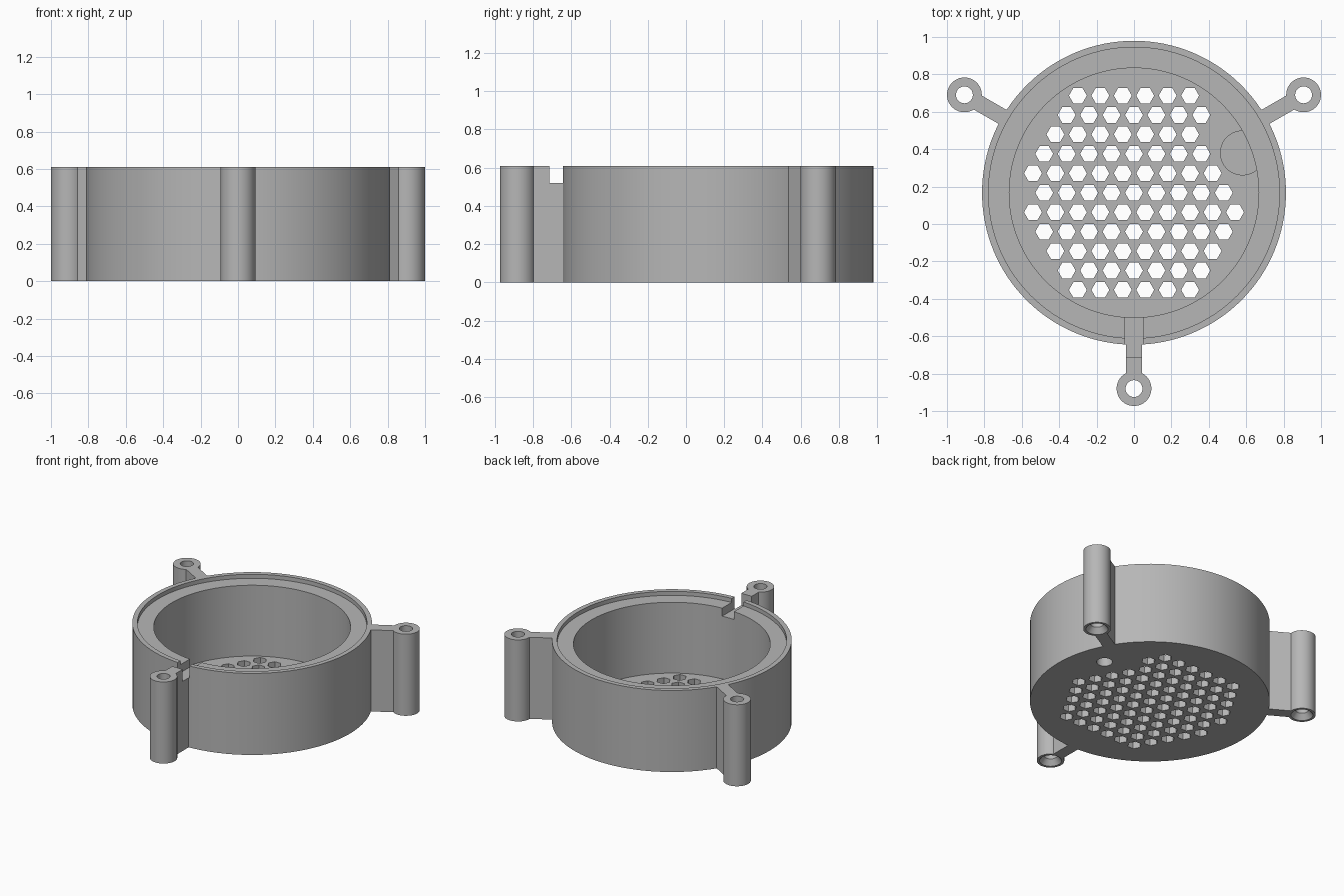
import bpy, bmesh
from math import pi, cos, sin, hypot, radians
from mathutils import Matrix, Vector

cube = bpy.data.objects.get("Cube")
if cube:
    bpy.data.objects.remove(cube, do_unlink=True)

HEIGHT = 0.61
CY = 0.167            # centre of the round housing
RADIUS = 0.8125
LEDGE = 0.58
BORE = 0.667
FLOOR = 0.05
LUG_DIST = 1.047
BOSS = (0.58, 0.38)
PITCH = 0.12

grey = bpy.data.materials.new("plain_grey")
grey.use_nodes = True
colour = (0.47, 0.47, 0.47, 1)
grey.diffuse_color = colour
grey.node_tree.nodes["Principled BSDF"].inputs["Base Color"].default_value = colour


def add_object(name, bm):
    bmesh.ops.recalc_face_normals(bm, faces=bm.faces)
    mesh = bpy.data.meshes.new(name)
    bm.to_mesh(mesh)
    bm.free()
    mesh.materials.append(grey)
    ob = bpy.data.objects.new(name, mesh)
    bpy.context.collection.objects.link(ob)
    return ob


def lathe(name, profile, centre, closed=False, steps=64):
    """Turn an (r, z) profile around a vertical axis."""
    bm = bmesh.new()
    rings = []
    for r, z in profile:
        rings.append([bm.verts.new((centre[0] + r * cos(2 * pi * i / steps),
                                    centre[1] + r * sin(2 * pi * i / steps), z))
                      for i in range(steps)])
    pairs = list(zip(rings, rings[1:]))
    if closed:
        pairs.append((rings[-1], rings[0]))
    for a, b in pairs:
        for i in range(steps):
            j = (i + 1) % steps
            bm.faces.new((a[i], a[j], b[j], b[i]))
    if not closed:
        bm.faces.new(rings[0])
        bm.faces.new(rings[-1])
    return add_object(name, bm)


def box(name, low, high, turn=None):
    bm = bmesh.new()
    low, high = Vector(low), Vector(high)
    bmesh.ops.create_cube(bm, size=1)
    bmesh.ops.scale(bm, vec=high - low, verts=bm.verts)
    bmesh.ops.translate(bm, vec=(low + high) / 2, verts=bm.verts)
    if turn:
        bmesh.ops.transform(bm, matrix=turn, verts=bm.verts)
    return add_object(name, bm)


def activate(ob):
    bpy.ops.object.select_all(action='DESELECT')
    ob.select_set(True)
    bpy.context.view_layer.objects.active = ob


def cut(ob, cutter):
    mod = ob.modifiers.new("cut", 'BOOLEAN')
    mod.operation = 'DIFFERENCE'
    mod.solver = 'EXACT'
    mod.object = cutter
    activate(ob)
    bpy.ops.object.modifier_apply(modifier=mod.name)


# Round housing: floor, wall, ledge and thin lip
housing = lathe("housing", [(RADIUS, 0), (RADIUS, HEIGHT), (0.778, HEIGHT), (0.778, LEDGE),
                            (BORE, LEDGE), (BORE, FLOOR)], (0, CY), steps=128)

# Low round boss on the floor beside the wall
boss = lathe("floor_boss", [(0.12, 0.02), (0.12, 0.15)], BOSS)

# Three screw lugs with countersunk feet, each on a straight arm
arms = []
for label, angle in (("front", -90), ("left", 30), ("right", 150)):
    a = radians(angle)
    lathe(label + "_lug", [(0.093, 0), (0.093, HEIGHT), (0.045, HEIGHT), (0.045, 0.04), (0.075, 0)],
          (LUG_DIST * cos(a), CY + LUG_DIST * sin(a)), closed=True)
    turn = Matrix.Translation((0, CY, 0)) @ Matrix.Rotation(a, 4, 'Z')
    arms.append(box(label + "_arm", (0.795, -0.043, 0), (LUG_DIST - 0.08, 0.043, HEIGHT), turn))

# Hexagonal vent grid, left clear around the boss
bm = bmesh.new()
for row in range(-5, 6):
    y = row * PITCH * sin(pi / 3)
    for col in range(-6, 7):
        x = (col + 0.5 * (row % 2)) * PITCH
        clear = hypot(x - BOSS[0], y + CY - BOSS[1]) > 0.191
        if abs(x) < 0.59 and hypot(x, y) < 0.61 and clear:
            place = Matrix.Translation((x, y + CY, 0.02)) @ Matrix.Rotation(pi / 6, 4, 'Z')
            bmesh.ops.create_cone(bm, cap_ends=True, segments=6, radius1=0.048,
                                  radius2=0.048, depth=0.2, matrix=place)
vents = add_object("vent_cutter", bm)

# Cable notch at the front and blind hole under the boss
notch = box("notch_cutter", (-0.049, -0.715, 0.52), (0.049, -0.4, 0.8))
hole = lathe("hole_cutter", [(0.054, -0.1), (0.054, 0.11)], BOSS, steps=32)

for cutter in (vents, notch, hole):
    cut(housing, cutter)
cut(boss, hole)
cut(arms[0], notch)
for cutter in (vents, notch, hole):
    bpy.data.objects.remove(cutter, do_unlink=True)

# Smooth round walls, crisp edges
for ob in list(bpy.context.collection.objects):
    if ob.type == 'MESH' and grey.name in ob.data.materials:
        activate(ob)
        bpy.ops.object.shade_smooth_by_angle(angle=radians(30))
